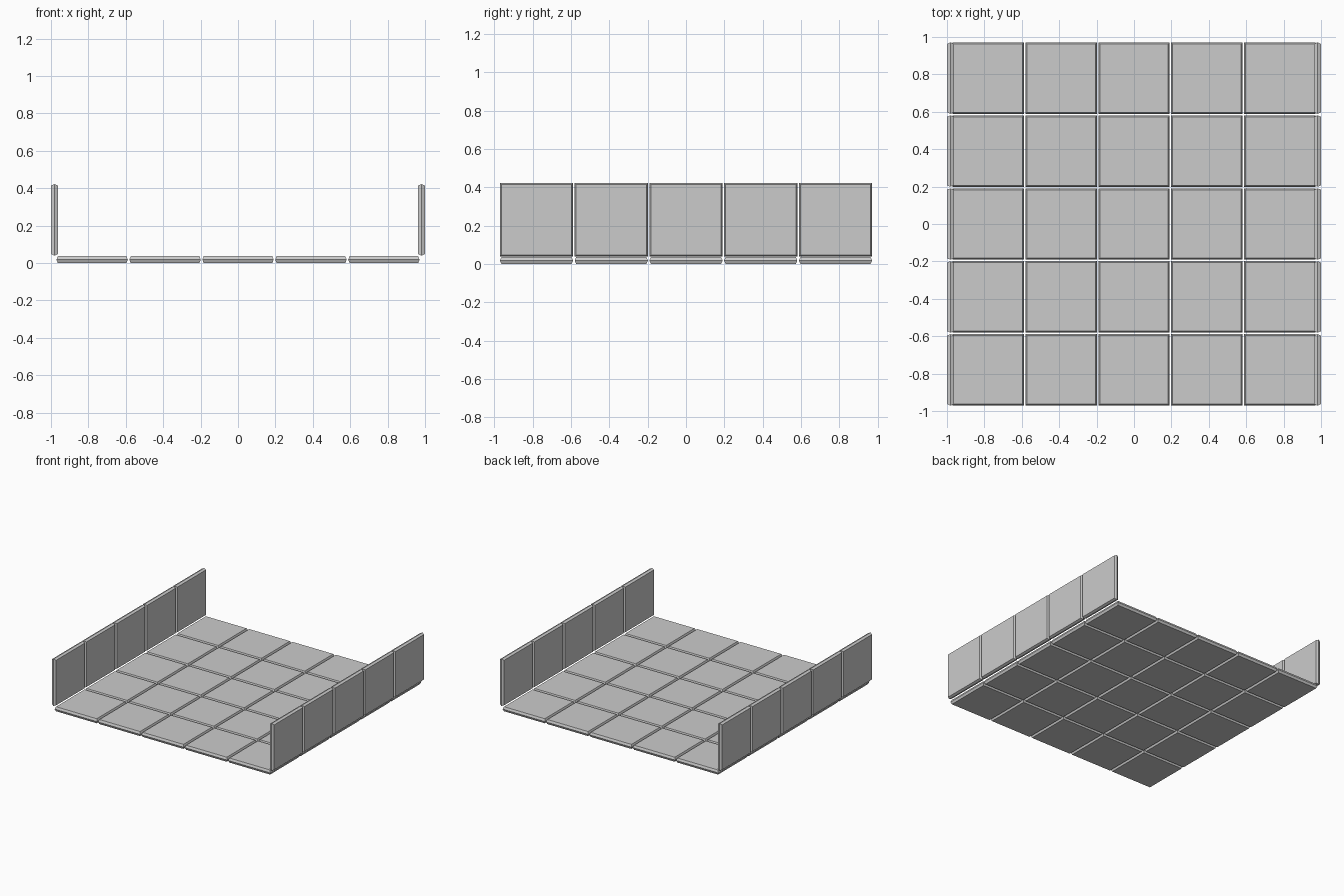
import bpy, bmesh
from math import pi

if "Cube" in bpy.data.objects:
    bpy.data.objects.remove(bpy.data.objects["Cube"])

PITCH, SIZE, THICK, INSET = 0.39, 0.382, 0.037, 0.008


def tile_mesh():
    """Square tile whose rim slopes to a shallow ridge at half thickness."""
    bm = bmesh.new()
    rings = []
    for z, h in ((-THICK / 2, SIZE / 2 - INSET), (0, SIZE / 2), (THICK / 2, SIZE / 2 - INSET)):
        rings.append([bm.verts.new((sx * h, sy * h, z))
                      for sx, sy in ((-1, -1), (1, -1), (1, 1), (-1, 1))])
    bm.faces.new(rings[0][::-1])
    bm.faces.new(rings[2])
    for lo, hi in zip(rings, rings[1:]):
        for i in range(4):
            j = (i + 1) % 4
            bm.faces.new((lo[i], lo[j], hi[j], hi[i]))
    mesh = bpy.data.meshes.new("panel")
    bm.to_mesh(mesh)
    bm.free()
    return mesh


panel = tile_mesh()


def place(name, loc, rot=(0, 0, 0)):
    ob = bpy.data.objects.new(name, panel)
    ob.location, ob.rotation_euler = loc, rot
    bpy.context.collection.objects.link(ob)


for j in range(-2, 3):
    # floor tiles
    for i in range(-2, 3):
        place("floor_tile", (i * PITCH, j * PITCH, THICK / 2))
    # upright side walls
    for side, name in ((-1, "left_wall_panel"), (1, "right_wall_panel")):
        place(name, (side * (1 - THICK / 2), j * PITCH, 0.04 + SIZE / 2), (0, side * pi / 2, 0))
